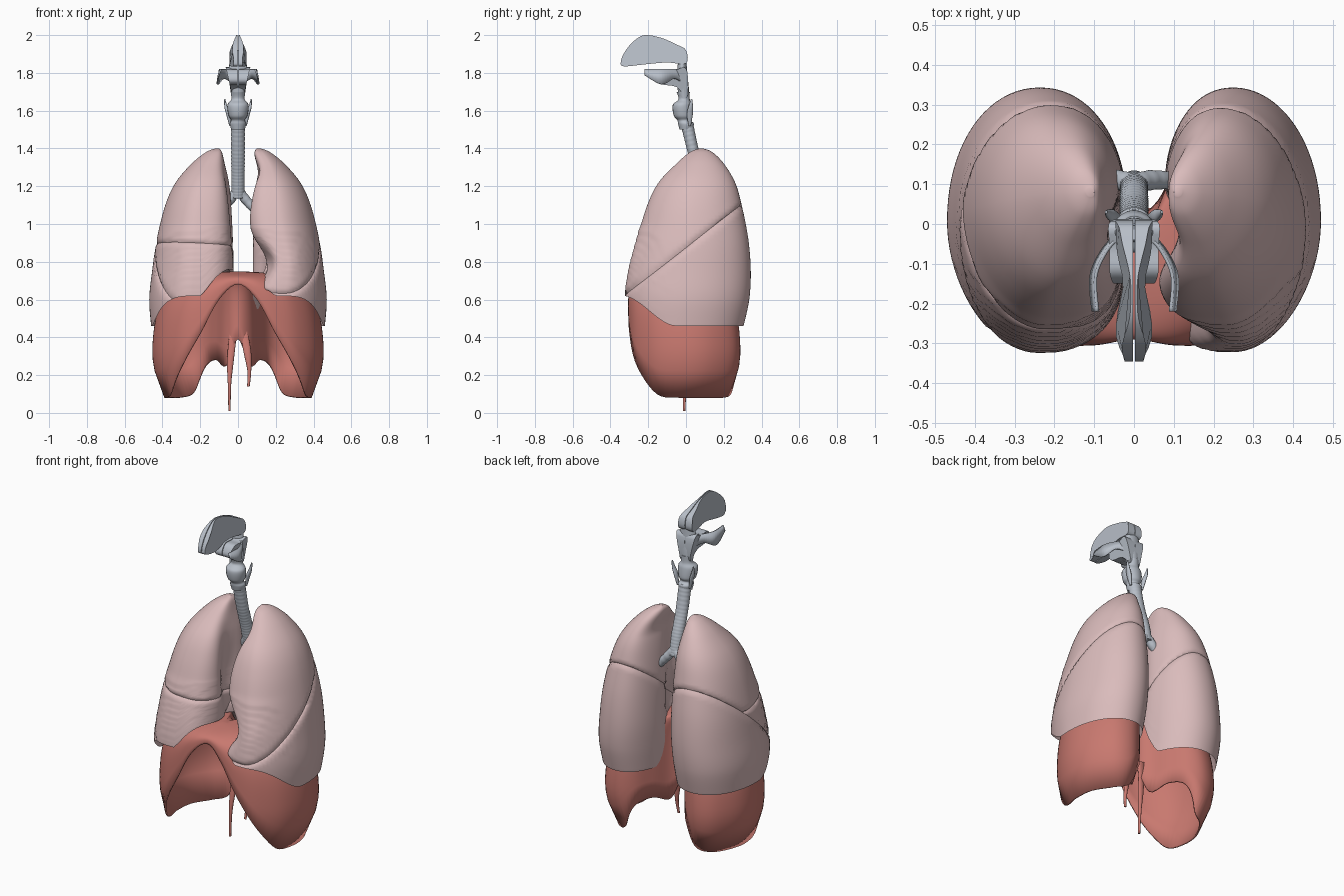
import bpy, bmesh
from math import sin, cos, pi, exp, radians, copysign
from mathutils import Vector

default = bpy.data.objects.get("Cube")
if default:
    bpy.data.objects.remove(default, do_unlink=True)


def make_material(name, rgb):
    mat = bpy.data.materials.new(name)
    mat.use_nodes = True
    mat.diffuse_color = (*rgb, 1)
    shader = mat.node_tree.nodes["Principled BSDF"]
    shader.inputs["Base Color"].default_value = (*rgb, 1)
    shader.inputs["Roughness"].default_value = 0.6
    return mat


PINK = make_material("lung pink", (0.70, 0.50, 0.50))
RED = make_material("muscle red", (0.58, 0.19, 0.16))
GREY = make_material("cartilage grey", (0.48, 0.52, 0.58))


def finish(bm, name, material, angle=40):
    """Turn a bmesh into a smooth shaded object."""
    bmesh.ops.recalc_face_normals(bm, faces=bm.faces[:])
    mesh = bpy.data.meshes.new(name)
    bm.to_mesh(mesh)
    bm.free()
    mesh.materials.append(material)
    obj = bpy.data.objects.new(name, mesh)
    bpy.context.collection.objects.link(obj)
    bpy.ops.object.select_all(action="DESELECT")
    obj.select_set(True)
    bpy.context.view_layer.objects.active = obj
    bpy.ops.object.shade_smooth_by_angle(angle=radians(angle))
    return obj


def spline(keys, steps, closed=False):
    """Smooth samples through key points of any dimension."""
    n = len(keys)
    pick = (lambda i: keys[i % n]) if closed else (lambda i: keys[min(max(i, 0), n - 1)])
    out = []
    for i in range(n if closed else n - 1):
        for k in range(steps):
            t = k / steps
            out.append([b + t * (c - a + t * (2 * a - 5 * b + 4 * c - d + t * (3 * (b - c) + d - a))) / 2
                        for a, b, c, d in zip(pick(i - 1), pick(i), pick(i + 1), pick(i + 2))])
    return out if closed else out + [list(keys[-1])]


def skin(rings, cap_start=True, cap_end=True):
    """Bridge a stack of closed rings."""
    bm = bmesh.new()
    rows = [[bm.verts.new(p) for p in ring] for ring in rings]
    for low, high in zip(rows, rows[1:]):
        for i in range(len(low)):
            bm.faces.new((low[i - 1], low[i], high[i], high[i - 1]))
    if cap_start:
        bm.faces.new(rows[0])
    if cap_end:
        bm.faces.new(rows[-1])
    return bm


def tube(name, keys, material, steps=8, sides=20, ripple=0, upright=False):
    """Sweep ellipses along keys of x, y, z, radius across, radius deep."""
    path = spline(keys, steps)
    rings = []
    for i, (x, y, z, rx, ry) in enumerate(path):
        ahead, behind = path[min(i + 1, len(path) - 1)], path[max(i - 1, 0)]
        tangent = Vector(ahead[:3]) - Vector(behind[:3])
        turn = Vector((0, 0, 1)).rotation_difference(Vector((0, 0, 1)) if upright else tangent)
        swell = 1 + ripple * cos(i * pi / 2)
        rings.append([Vector((x, y, z)) + turn @ Vector((rx * swell * cos(a), ry * swell * sin(a), 0))
                      for a in (2 * pi * k / sides for k in range(sides))])
    return finish(skin(rings), name, material)


def ramp(value, start, end):
    t = min(max((value - start) / (end - start), 0), 1)
    return t * t * (3 - 2 * t)


# Lungs: height, inner x, outer x, front y, back y
LUNG = spline([(1.4, .1, .12, .07, .09), (1.38, .085, .17, .02, .14), (1.32, .07, .245, -.05, .2),
               (1.22, .045, .33, -.145, .26), (1.1, .03, .385, -.205, .295), (.92, .02, .43, -.26, .33),
               (.75, .015, .455, -.305, .343), (.6, .02, .47, -.325, .335), (.46, .03, .46, -.32, .305)], 10)
BOTTOM, FLAT = .46, 1.0


def lower_edge(x, y):
    """Height of the lung's lower border, rising to the front and middle."""
    front = .16 * ramp(y, -.05, -.34)
    middle = .3 * ramp(x, .36, .04) * ramp(y, .15, .0)
    return BOTTOM + max(front, middle)


def lung_point(side, angle, z):
    """Point on the lung wall at one height."""
    inner, outer, front, back = next(row for row in LUNG if row[0] <= z + 1e-6)[1:]
    c, s = cos(angle), sin(angle)
    power = 2 / (2.1 if s > 0 else 3.2 if c < 0 else 1.85)
    x = (inner + outer) / 2 + (outer - inner) / 2 * copysign(abs(c) ** power, c)
    y = (front + back) / 2 + (back - front) / 2 * copysign(abs(s) ** power, s)
    # hollow for the airway root, and the heart notch on the left
    medial = (1 - (x - inner) / (outer - inner)) ** 2 * ramp(z, 1.4, 1.25)
    x += .06 * medial * exp(-((y + .02) / .07) ** 2 - ((z - .95) / .25) ** 2)
    if side > 0:
        x += medial * .05 * ramp(y, -.22, 0)
        x += medial * .15 * exp(-((y + .24) / .2) ** 2 - ((z - .79) / .13) ** 2)
    return x, y


def lung_mesh(side):
    rings = []
    for row in LUNG:
        ring = []
        for k in range(80):
            angle, z = 2 * pi * k / 80, row[0]
            if z < FLAT:
                edge = lower_edge(*lung_point(side, angle, z))
                edge = lower_edge(*lung_point(side, angle, edge))
                z = edge + (z - BOTTOM) / (FLAT - BOTTOM) * (FLAT - edge)
            ring.append(Vector((*lung_point(side, angle, z), z)))
        rings.append(ring)
    # hollow underside resting on the dome
    rim = rings[-1]
    middle = sum(rim, Vector()) / len(rim)
    for scale, level, blend in ((.97, .7, .25), (.82, .73, .9), (.5, .78, 1), (.1, .79, 1)):
        ring = [middle + (p - middle) * scale for p in rim]
        for p, base in zip(ring, rim):
            p.z = base.z + (max(level, base.z + .01) - base.z) * blend
        rings.append(ring)
    return skin([[(p.x * side, p.y, p.z) for p in ring] for ring in rings])


def lobe(name, side, cuts):
    """Keep the part of a lung on the positive side of every cut, with soft lips."""
    bm = lung_mesh(side)
    bmesh.ops.smooth_vert(bm, verts=bm.verts[:], factor=.3, use_axis_x=True, use_axis_y=True)
    for point, normal in cuts:
        bmesh.ops.bisect_plane(bm, geom=bm.verts[:] + bm.edges[:] + bm.faces[:],
                               plane_co=point, plane_no=normal, clear_inner=True)
        bmesh.ops.holes_fill(bm, edges=[e for e in bm.edges if e.is_boundary])
    for v in bm.verts:
        for point, normal in cuts:
            gap = (v.co - point).dot(normal.normalized())
            pull = .01 * exp(-(gap / .008) ** 2)
            inward = Vector((.24 * side - v.co.x, .02 - v.co.y, 0))
            v.co += inward.normalized() * min(pull, inward.length)
    finish(bm, name, PINK, 50)


up = Vector((0, -.75, 1))
left_split = Vector((0, -.32, .635))
lobe("left_upper_lobe", 1, [(left_split, up)])
lobe("left_lower_lobe", 1, [(left_split, -up)])
slant, level = Vector((.1, -.82, 1)), Vector((.05, .05, 1))
right_split, level_split = Vector((-.3, -.3, .58)), Vector((-.2, -.28, .9))
lobe("right_upper_lobe", -1, [(right_split, slant), (level_split, level)])
lobe("right_middle_lobe", -1, [(right_split, slant), (level_split, -level)])
lobe("right_lower_lobe", -1, [(right_split, -slant)])

# Diaphragm: half outline as x, y and height of the free rim
HALF = [(0, -.29, .68), (.1, -.305, .6), (.2, -.3, .42), (.31, -.26, .24), (.41, -.16, .1),
        (.455, -.02, .08), (.44, .12, .08), (.36, .25, .08), (.26, .29, .11), (.17, .25, .25),
        (.11, .16, .28), (.06, .06, .25), (0, .02, .39)]
outline = spline(HALF + [(-x, y, z) for x, y, z in HALF[-2:0:-1]], 5, closed=True)
TOP, CENTRE = .73, -.12
rings = []
for j in range(33):
    a = pi / 2 * .995 * j / 32
    ring = []
    for x, y, rim in outline:
        z = rim + (TOP - rim) * sin(a) ** .5
        scale = cos(a) ** .5 * (1 - 2 * max(0, .35 - z) ** 2)
        ring.append((x * scale, CENTRE + (y - CENTRE) * scale, z + .02 * (1 - scale) * sin(a)))
    rings.append(ring)
diaphragm = finish(skin(rings, cap_start=False), "diaphragm", RED, 60)
shell = diaphragm.modifiers.new("thickness", "SOLIDIFY")
shell.thickness = .01
shell.offset = -1

# Muscle cords hanging from the back rim
tube("right_crus", [(-.045, -.01, .01, .006, .006), (-.045, -.005, .15, .009, .01),
                    (-.04, .01, .28, .018, .012), (-.025, .035, .43, .02, .006)], RED)
tube("left_crus", [(.055, -.01, .14, .007, .006), (.06, 0, .22, .01, .01),
                   (.05, .01, .32, .02, .012), (.03, .035, .43, .02, .006)], RED)

# Windpipe and its two branches
tube("windpipe", [(0, .105, 1.14, .034, .03), (0, .08, 1.25, .035, .032), (0, .04, 1.38, .036, .03),
                  (0, .005, 1.53, .036, .033)], GREY, steps=28, ripple=.02)
for side, name in ((1, "left_bronchus"), (-1, "right_bronchus")):
    tube(name, [(side * .15, .11, 1.02, .018, .018), (side * .09, .11, 1.075, .022, .022),
                (side * .04, .11, 1.13, .025, .025), (0, .1, 1.18, .026, .026)], GREY, ripple=.03)

# Voice box and throat
tube("larynx", [(0, 0, 1.5, .036, .034), (0, 0, 1.53, .043, .042), (0, -.01, 1.55, .036, .036),
                (0, -.015, 1.575, .05, .05), (0, -.02, 1.63, .056, .05), (0, -.01, 1.66, .035, .03),
                (0, -.015, 1.7, .035, .035)], GREY, upright=True)
tube("throat", [(0, -.005, 1.62, .03, .022), (0, -.015, 1.72, .04, .03), (0, -.02, 1.8, .05, .026),
                (0, -.02, 1.87, .042, .022), (0, -.022, 1.92, .03, .018)], GREY, upright=True)
for side, word in ((1, "left"), (-1, "right")):
    tube(word + "_larynx_horn", [(side * .04, .02, 1.52, .006, .006), (side * .052, .02, 1.58, .01, .016),
                                 (side * .064, .025, 1.62, .008, .012), (side * .07, .03, 1.66, .003, .004)], GREY)


def half_slab(name, keys, width):
    """Mirrored solid from a side outline, its half width ruled by y and z."""
    side = spline(keys, 4, closed=True)
    obj = finish(skin([[(gap if gap < .01 else width(y, z) * gap, y, z) for y, z in side]
                       for gap in (.002, .8, 1)]), name, GREY, 50)
    obj.modifiers.new("both sides", "MIRROR")
    return obj


# Nose cavity, narrow along the ridge, pinched in the middle and at the tip
half_slab("nose_cavity", [(0, 1.92), (0, 1.85), (-.1, 1.855), (-.22, 1.845), (-.33, 1.835), (-.345, 1.86),
                          (-.325, 1.91), (-.28, 1.965), (-.22, 2), (-.13, 1.985), (-.05, 1.95)],
          lambda y, z: min(.046, .01 + .4 * max(0, 2 - z)) * (1 - .4 * exp(-((y + .15) / .06) ** 2))
          * (1 - .5 * ramp(y, -.28, -.35)))

# Mouth floor with thin wings sweeping forward
half_slab("mouth_floor", [(0, 1.825), (-.06, 1.815), (-.12, 1.815), (-.15, 1.77), (-.13, 1.74),
                          (-.05, 1.725), (0, 1.67), (.012, 1.72)],
          lambda y, z: .035 + .23 * max(0, z - 1.7))
wing_path = spline([(.04, -.02, 1.75, 1.82), (.08, -.06, 1.77, 1.82), (.112, -.13, 1.74, 1.82),
                    (.107, -.22, 1.79, 1.82)], 6)
bm = bmesh.new()
pairs = [(bm.verts.new((x, y, low)), bm.verts.new((x - .012, y, high))) for x, y, low, high in wing_path]
for (a, b), (c, d) in zip(pairs, pairs[1:]):
    bm.faces.new((a, c, d, b))
wing = finish(bm, "mouth_wings", GREY)
wing.modifiers.new("thickness", "SOLIDIFY").thickness = .008
wing.modifiers.new("both sides", "MIRROR")
